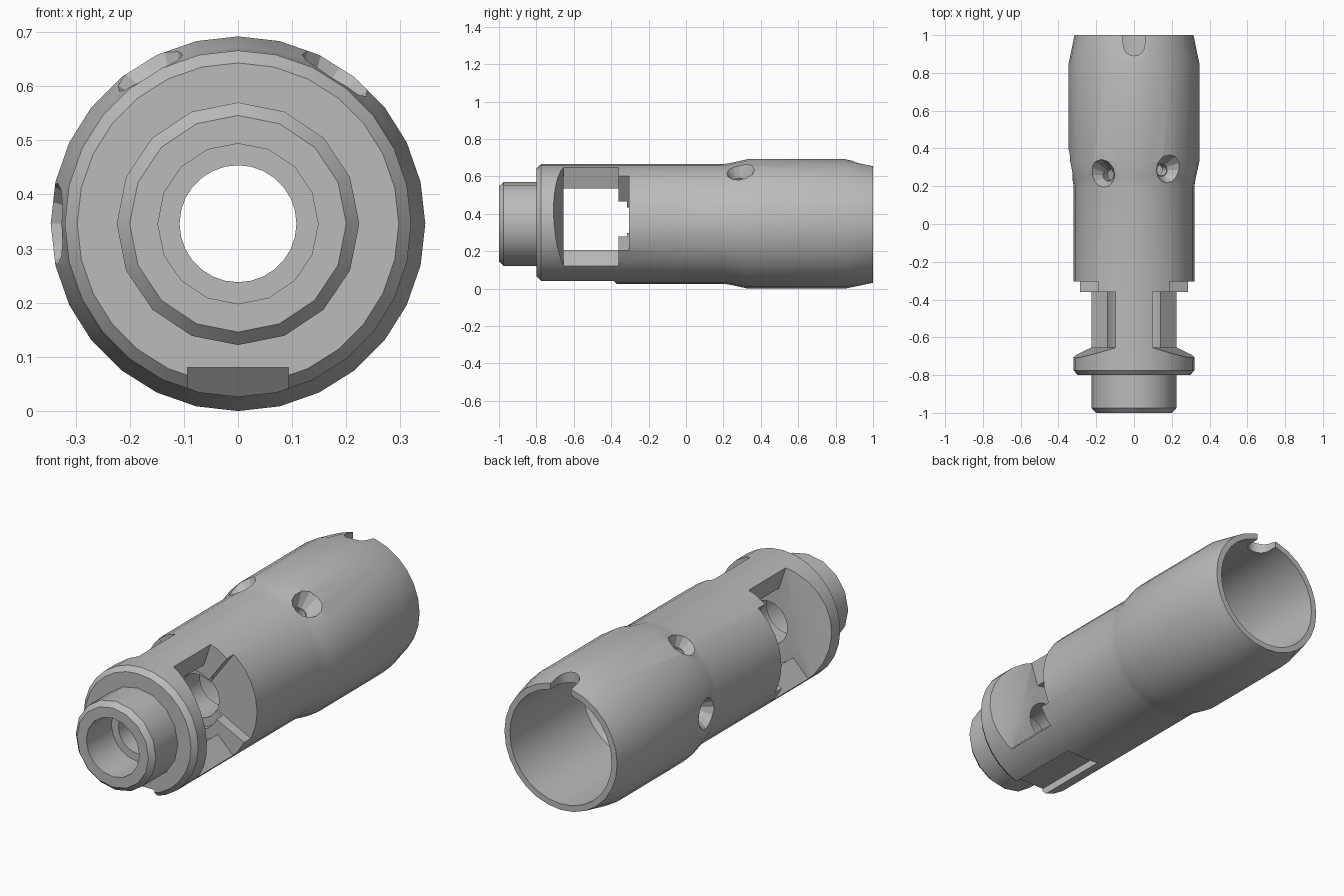
import bpy, bmesh
from math import sin, cos, pi, radians
from mathutils import Vector, Matrix

if "Cube" in bpy.data.objects:
    bpy.data.objects.remove(bpy.data.objects["Cube"])

AXIS = 0.346  # height of the centre line

steel = bpy.data.materials.new("grey_steel")
steel.use_nodes = True
GREY = (0.5, 0.5, 0.5, 1)
steel.diffuse_color = GREY
steel.node_tree.nodes["Principled BSDF"].inputs["Base Color"].default_value = GREY


def finish(name, bm):
    bmesh.ops.recalc_face_normals(bm, faces=bm.faces)
    mesh = bpy.data.meshes.new(name)
    bm.to_mesh(mesh)
    bm.free()
    mesh.materials.append(steel)
    obj = bpy.data.objects.new(name, mesh)
    bpy.context.collection.objects.link(obj)
    return obj


def lathe(name, profile, sides):
    """Closed (radius, y) profile turned about the centre line."""
    bm = bmesh.new()
    rings = []
    for i in range(sides):
        a = 2 * pi * i / sides
        rings.append([bm.verts.new((r * sin(a), y, AXIS + r * cos(a))) for r, y in profile])
    n = len(profile)
    for i in range(sides):
        p, q = rings[i], rings[(i + 1) % sides]
        for j in range(n):
            k = (j + 1) % n
            bm.faces.new((p[j], p[k], q[k], q[j]))
    return finish(name, bm)


def prism(name, points, offset):
    """Flat polygon pushed along an offset vector."""
    bm = bmesh.new()
    low = [bm.verts.new(p) for p in points]
    high = [bm.verts.new(Vector(p) + Vector(offset)) for p in points]
    bm.faces.new(low)
    bm.faces.new(high)
    for i in range(len(low)):
        j = (i + 1) % len(low)
        bm.faces.new((low[i], low[j], high[j], high[i]))
    return finish(name, bm)


def cone(name, start, end, r1, r2, sides):
    start, end = Vector(start), Vector(end)
    d = end - start
    bm = bmesh.new()
    place = Matrix.Translation((start + end) / 2) @ d.to_track_quat('Z', 'Y').to_matrix().to_4x4()
    bmesh.ops.create_cone(bm, cap_ends=True, segments=sides, radius1=r1, radius2=r2,
                          depth=d.length, matrix=place)
    return finish(name, bm)


def polar(r, deg, y, side=1):
    a = radians(deg)
    return Vector((side * r * cos(a), y, AXIS + r * sin(a)))


def cut(target, cutter):
    mod = target.modifiers.new("cut", 'BOOLEAN')
    mod.operation = 'DIFFERENCE'
    mod.solver = 'EXACT'
    mod.object = cutter
    bpy.context.view_layer.update()
    graph = bpy.context.evaluated_depsgraph_get()
    mesh = bpy.data.meshes.new_from_object(target.evaluated_get(graph))
    target.modifiers.clear()
    target.data = mesh
    bpy.data.objects.remove(cutter)


# Main sleeve with front flange, flared rear and stepped bore
sleeve = lathe("main_sleeve", [
    (0.108, -0.8), (0.297, -0.8), (0.32, -0.775), (0.32, 0.2), (0.326, 0.24),
    (0.346, 0.33), (0.346, 0.85), (0.315, 1), (0.285, 1), (0.285, 0.42),
    (0.23, 0.38), (0.23, -0.1), (0.108, -0.15)], 28)

# Front neck with its own wider bore
neck = lathe("front_neck", [
    (0.148, -1), (0.2, -1), (0.224, -0.975), (0.224, -0.8), (0.148, -0.8)], 16)

# Inner chamber behind the flange
cut(sleeve, cone("chamber_cutter", (0, -0.655, AXIS), (0, -0.36, AXIS), 0.2, 0.2, 20))
cut(sleeve, cone("recess_cutter", (0, -0.4, AXIS), (0, -0.315, AXIS), 0.15, 0.15, 20))

# Side windows, tilted upward, each with a narrower rear step and a sloped front
TILT = 13.4
for side in (1, -1):
    for half, y0, y1 in ((58.5, -0.655, -0.36), (40, -0.5, -0.305)):
        arc = [polar(0.45, TILT + half * t, y0, side) for t in (-1, -0.5, 0, 0.5, 1)]
        cut(sleeve, prism("window_cutter", [(0, y0, AXIS)] + arc, (0, y1 - y0, 0)))
    tangent = polar(1, TILT + 90, 0, side) - Vector((0, 0, AXIS))
    slope = [polar(r, TILT, y, side) - tangent * 0.4
             for r, y in ((0.168, -0.655), (0.34, -0.716), (0.34, -0.5), (0.168, -0.5))]
    cut(sleeve, prism("slope_cutter", slope, tangent * 0.8))

# Flat keyway under the front, ending in a ramp
keyway = [(-0.093, -0.9, 0.08), (-0.093, -0.42, 0.08), (-0.093, -0.35, 0), (-0.093, -0.9, 0)]
cut(sleeve, prism("keyway_cutter", keyway, (0.186, 0, 0)))

# Countersunk holes around the upper half
for deg, y in ((57, 0.285), (120, 0.26), (180, 0.31)):
    cut(sleeve, cone("sink_cutter", polar(0.27, deg, y), polar(0.36, deg, y), 0.035, 0.092, 12))
    cut(sleeve, cone("hole_cutter", polar(0.15, deg, y), polar(0.3, deg, y), 0.03, 0.03, 12))

# Round-ended notch in the rear rim
notch = [(0.057 * cos(pi + pi * i / 8), 0.947 + 0.057 * sin(pi + pi * i / 8), 0.55) for i in range(9)]
cut(sleeve, prism("notch_cutter", notch + [(0.057, 1.1, 0.55), (-0.057, 1.1, 0.55)], (0, 0, 0.3)))

# Smooth turned surfaces, crisp machined edges
bpy.ops.object.select_all(action='DESELECT')
for obj in (sleeve, neck):
    obj.select_set(True)
bpy.context.view_layer.objects.active = sleeve
bpy.ops.object.shade_smooth_by_angle(angle=radians(24))
